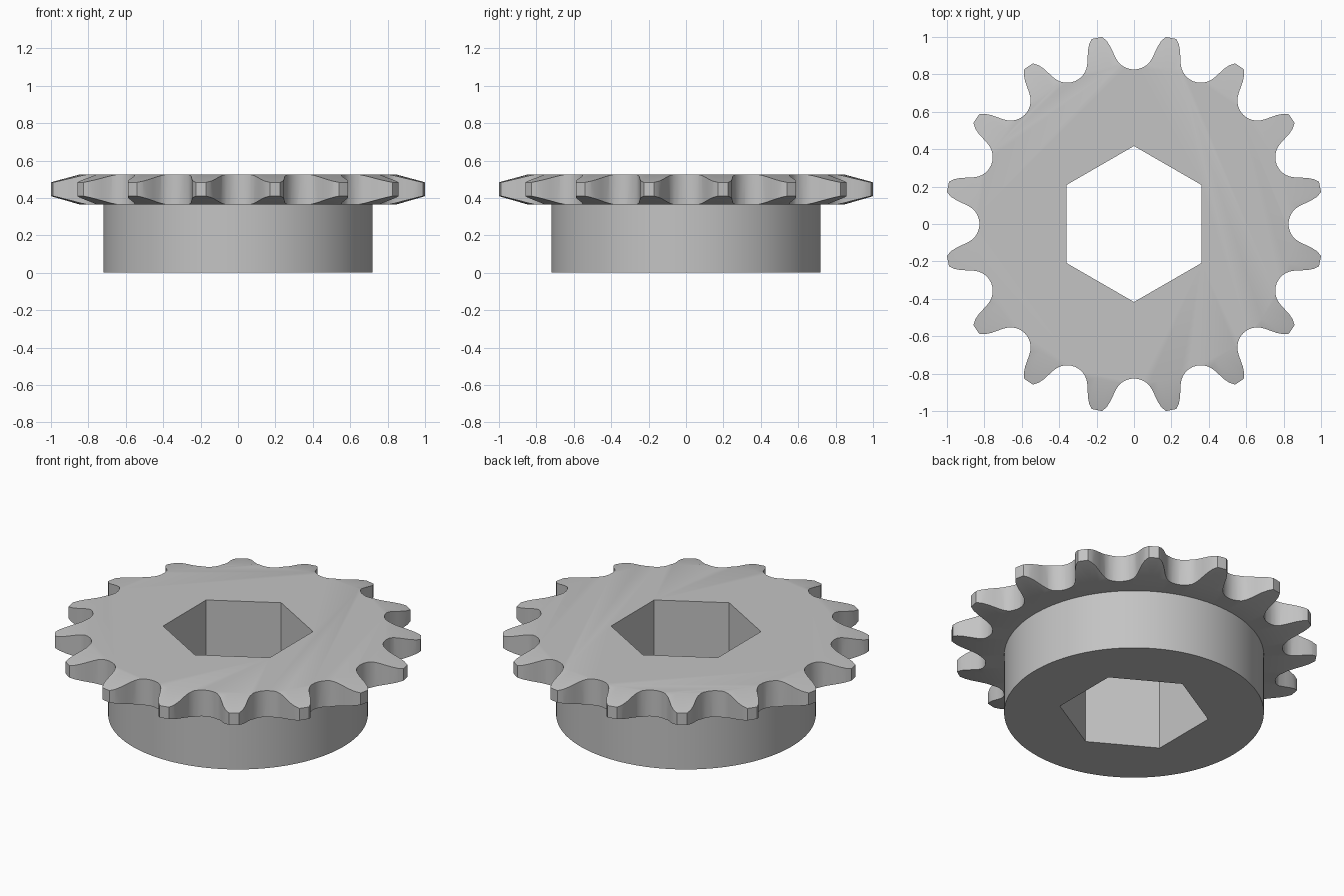
import bpy, bmesh
from math import sin, cos, radians, pi
from mathutils import Matrix, Vector

TEETH = 16
if "Cube" in bpy.data.objects:
    bpy.data.objects.remove(bpy.data.objects["Cube"], do_unlink=True)

steel = bpy.data.materials.new("steel_grey")
steel.use_nodes = True
grey = (0.55, 0.55, 0.55, 1)
steel.diffuse_color = grey
steel.node_tree.nodes["Principled BSDF"].inputs["Base Color"].default_value = grey


def make_object(name, bm):
    bmesh.ops.recalc_face_normals(bm, faces=bm.faces)
    mesh = bpy.data.meshes.new(name)
    bm.to_mesh(mesh)
    bm.free()
    mesh.materials.append(steel)
    ob = bpy.data.objects.new(name, mesh)
    bpy.context.collection.objects.link(ob)
    return ob


def add_prism(bm, outline, z0, z1, turn=0):
    """Upright prism from a 2D outline, turned about z."""
    spin = Matrix.Rotation(turn, 3, 'Z')
    face = bm.faces.new([bm.verts.new(spin @ Vector((x, y, z0))) for x, y in outline])
    new = bmesh.ops.extrude_face_region(bm, geom=[face])["geom"]
    verts = [g for g in new if isinstance(g, bmesh.types.BMVert)]
    bmesh.ops.translate(bm, verts=verts, vec=(0, 0, z1 - z0))


# Turned blank: hub below, bevelled disc above
profile = [(0.72, 0), (0.72, 0.365), (0.85, 0.365), (1.0145, 0.41),
           (1.0145, 0.483), (0.85, 0.525)]
steps = 128
bm = bmesh.new()
rings = [[bm.verts.new((r * cos(2 * pi * i / steps), r * sin(2 * pi * i / steps), z))
          for i in range(steps)] for r, z in profile]
for low, high in zip(rings, rings[1:]):
    for i in range(steps):
        j = (i + 1) % steps
        bm.faces.new((low[i], low[j], high[j], high[i]))
bm.faces.new(rings[0])
bm.faces.new(rings[-1])
sprocket = make_object("sprocket", bm)

# Gaps between teeth: round seat, then flanks curving out to the tips
seat = [(0.108 * sin(radians(a)), 0.934 - 0.108 * cos(radians(a))) for a in range(0, 66, 13)]
half = seat + [(0.112, 0.918), (0.127, 0.95), (0.146, 0.979), (0.17, 1.0), (0.205, 1.06)]
gap = half + [(-x, y) for x, y in reversed(half[1:])]
bm = bmesh.new()
for i in range(TEETH):
    add_prism(bm, gap, 0.3, 0.6, 2 * pi * i / TEETH)

# Hexagonal bore with corners at front and back
hexagon = [(0.417 * sin(pi * i / 3), 0.417 * cos(pi * i / 3)) for i in range(6)]
add_prism(bm, hexagon, -0.1, 0.7)
cutter = make_object("gap_and_bore_cutter", bm)
cutter.hide_render = True

# Cut, then tidy up
cut = sprocket.modifiers.new("cut", 'BOOLEAN')
cut.operation = 'DIFFERENCE'
cut.solver = 'EXACT'
cut.object = cutter
bpy.ops.object.select_all(action='DESELECT')
sprocket.select_set(True)
bpy.context.view_layer.objects.active = sprocket
bpy.ops.object.modifier_apply(modifier=cut.name)
bpy.data.objects.remove(cutter, do_unlink=True)
bpy.ops.object.shade_smooth_by_angle(angle=radians(30))
